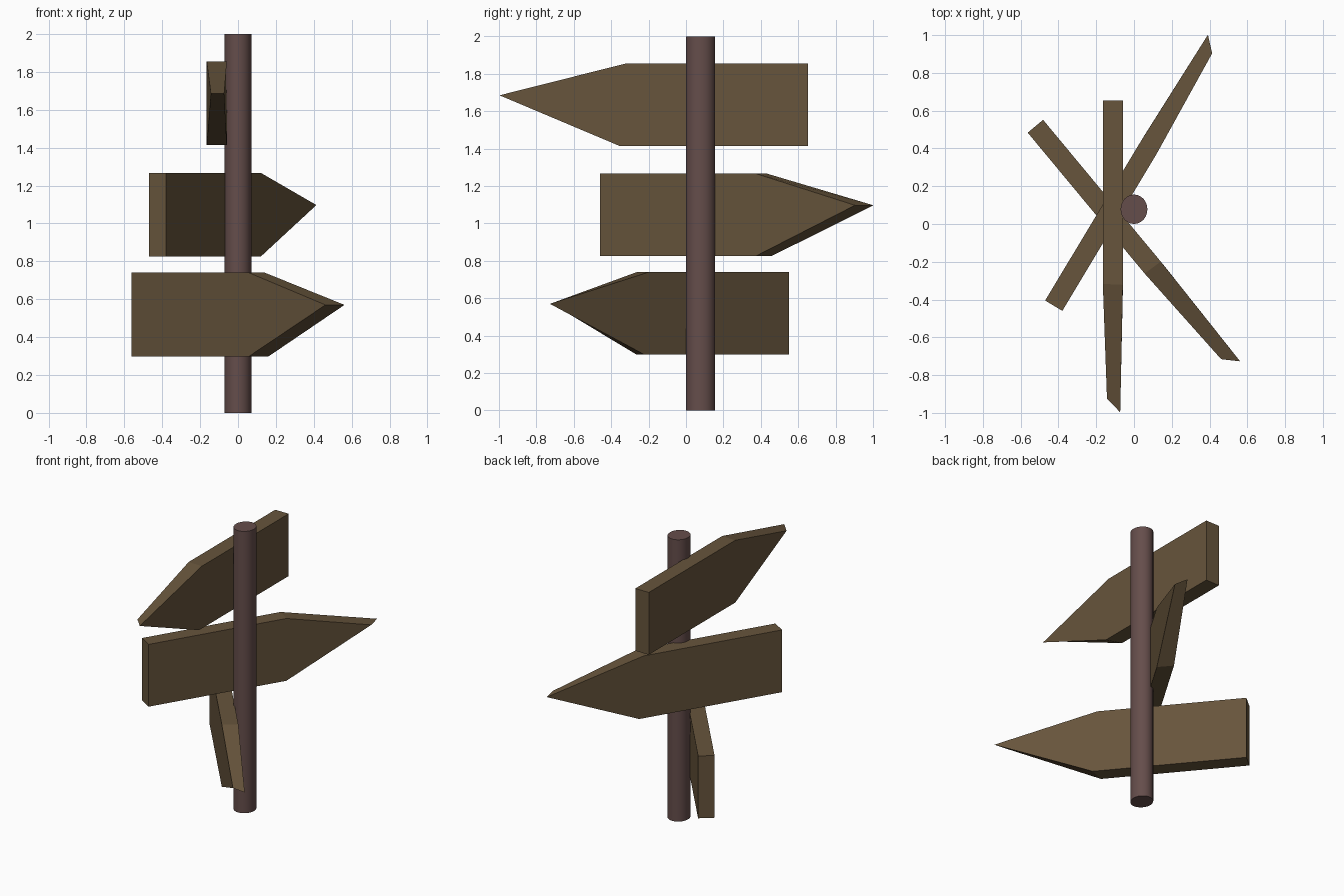
import bpy, bmesh, math

if "Cube" in bpy.data.objects:
    bpy.data.objects.remove(bpy.data.objects["Cube"])


def material(name, color):
    m = bpy.data.materials.new(name)
    m.diffuse_color = (*color, 1)
    m.use_nodes = True
    m.node_tree.nodes["Principled BSDF"].inputs["Base Color"].default_value = m.diffuse_color
    return m


post_wood = material("post_wood", (0.13, 0.075, 0.07))
board_wood = material("board_wood", (0.135, 0.09, 0.045))

# Round post, slightly deeper than wide
bpy.ops.mesh.primitive_cylinder_add(vertices=24, radius=1, depth=2, location=(0, 0.078, 1))
post = bpy.context.object
post.name = "post"
post.scale = (0.071, 0.078, 1)
bpy.ops.object.transform_apply(location=False, rotation=False, scale=True)
bpy.ops.object.shade_smooth_by_angle(angle=math.radians(40))
post.data.materials.append(post_wood)

# Arrow board outlines (along, across, up), from the square end to the tip
HALF, HEIGHT, TIP_Z = 0.053, 0.442, 0.272
LEFT_SIDE = [(0, HALF, 0), (1.005, HALF, 0), (1.65, 0.039, TIP_Z),
             (0.975, HALF, HEIGHT), (0, HALF, HEIGHT)]
RIGHT_SIDE = [(0, -HALF, 0), (0.97, -HALF, 0), (1.577, -0.031, TIP_Z),
              (0.97, -HALF, HEIGHT), (0, -HALF, HEIGHT)]


def arrow_board(name, location, angle):
    bm = bmesh.new()
    left = [bm.verts.new(p) for p in LEFT_SIDE]
    right = [bm.verts.new(p) for p in RIGHT_SIDE]
    bm.faces.new(left)
    bm.faces.new(right)
    for i in range(5):
        j = (i + 1) % 5
        bm.faces.new((left[i], left[j], right[j], right[i]))
    bmesh.ops.recalc_face_normals(bm, faces=bm.faces)
    mesh = bpy.data.meshes.new(name)
    bm.to_mesh(mesh)
    bm.free()
    mesh.materials.append(board_wood)
    board = bpy.data.objects.new(name, mesh)
    board.location = location
    board.rotation_euler.z = math.radians(angle)
    bpy.context.collection.objects.link(board)


# Three boards pointing different ways
arrow_board("top_board", (-0.112, 0.653, 1.413), -90)
arrow_board("middle_board", (-0.425, -0.4325, 0.825), 59)
arrow_board("bottom_board", (-0.522, 0.5175, 0.298), -50.3)
